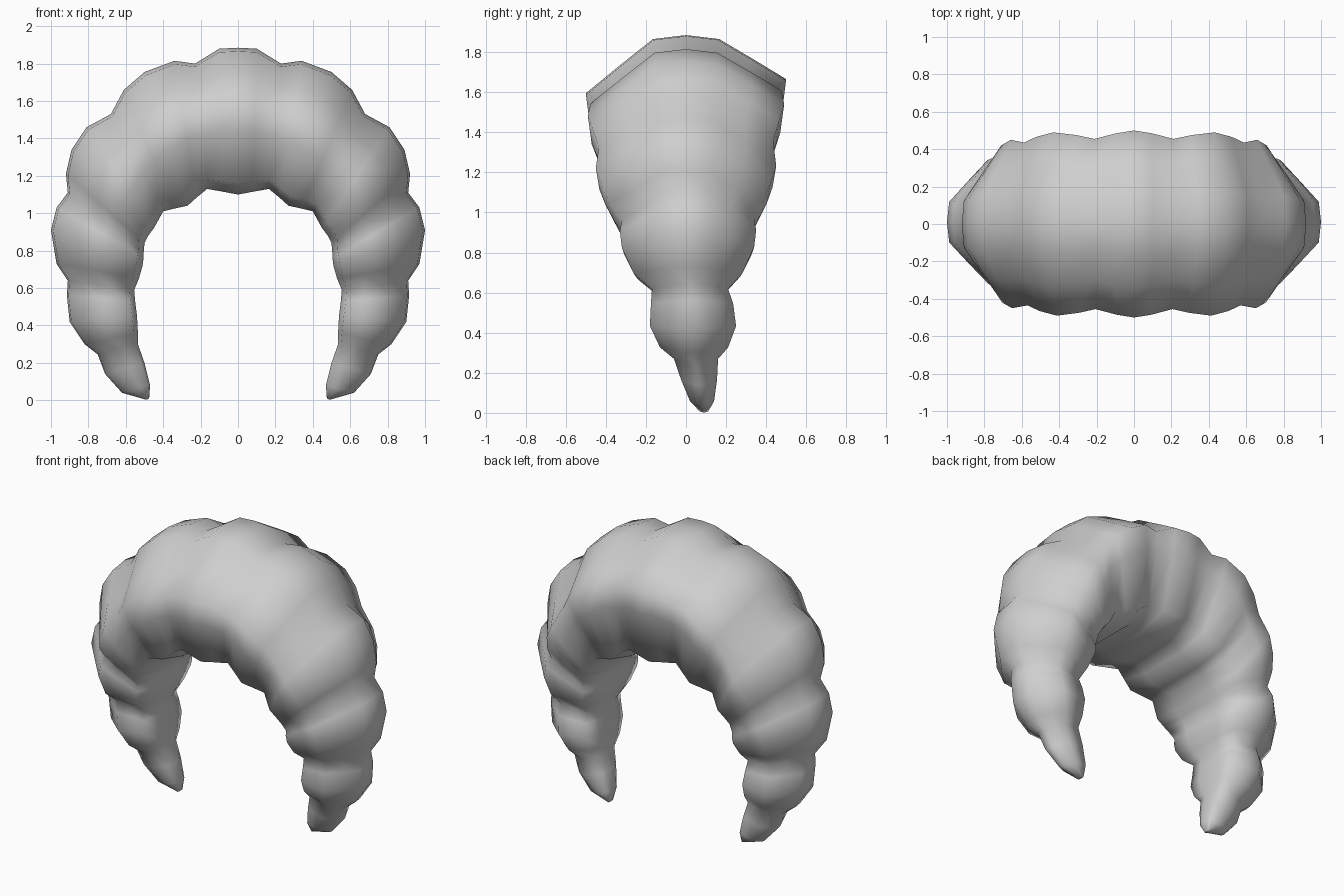
import bpy, bmesh, math

dough = bpy.data.materials.new("pale grey dough")
dough.diffuse_color = (0.62, 0.62, 0.62, 1)

# Sections from the middle to a tip: outer x, z, inner x, z, half depth, y centre
SECTIONS = [
    (0.00, 1.885, 0.00, 1.10, 0.50, 0.00), (0.10, 1.88, 0.08, 1.115, 0.485, 0.00),
    (0.23, 1.80, 0.165, 1.13, 0.455, 0.00), (0.34, 1.815, 0.22, 1.085, 0.475, 0.00),
    (0.50, 1.755, 0.27, 1.04, 0.49, 0.00), (0.61, 1.66, 0.34, 1.025, 0.465, 0.00),
    (0.68, 1.53, 0.40, 1.01, 0.435, 0.00), (0.81, 1.46, 0.45, 0.92, 0.45, 0.00),
    (0.89, 1.34, 0.48, 0.88, 0.42, 0.00), (0.92, 1.21, 0.50, 0.84, 0.38, 0.00),
    (0.91, 1.11, 0.505, 0.78, 0.33, 0.01), (0.97, 1.03, 0.505, 0.76, 0.34, 0.01),
    (1.00, 0.91, 0.51, 0.72, 0.33, 0.01), (0.97, 0.73, 0.53, 0.65, 0.27, 0.01),
    (0.91, 0.64, 0.555, 0.59, 0.19, 0.02), (0.915, 0.56, 0.55, 0.53, 0.205, 0.03),
    (0.90, 0.42, 0.54, 0.45, 0.215, 0.035), (0.82, 0.30, 0.535, 0.36, 0.17, 0.04),
    (0.75, 0.245, 0.535, 0.30, 0.11, 0.05), (0.71, 0.14, 0.50, 0.20, 0.09, 0.065),
    (0.62, 0.04, 0.47, 0.08, 0.06, 0.08), (0.49, 0.003, 0.475, 0.01, 0.02, 0.09),
]


def blend(start, end, k):
    return start + (end - start) * min(1, max(0, k))


def half_section(widest, corner):
    """Points from outer (1) to inner (0), with their share of the half depth."""
    return [(0.975, 0.33), ((0.975 + widest) / 2, 0.67), (widest, 1),
            (widest - 0.2, 0.96), (0.07, corner), (0.0, corner * 0.45)]


def ring_points(section, side):
    ox, oz, ix, iz, depth, yc = section
    # The inside is rounder at the middle and squarer along the legs
    corner = blend(0.76, 0.9, (1.0 - iz) / 0.4)
    leg = (1.06 - iz) / 0.16
    back = half_section(blend(0.72, 0.56, leg), corner)
    front = half_section(blend(0.63, 0.55, leg), corner)
    ring = [(1, 0)] + back + [(0, 0)] + [(t, -w) for t, w in reversed(front)]
    return [(side * (ix + (ox - ix) * t), yc + depth * w, iz + (oz - iz) * t) for t, w in ring]


# Curved, segmented roll lofted from tip to tip
bm = bmesh.new()
path = [(s, -1) for s in SECTIONS[:0:-1]] + [(s, 1) for s in SECTIONS]
rings = [[bm.verts.new(p) for p in ring_points(s, side)] for s, side in path]
n = len(rings[0])
for a, b in zip(rings, rings[1:]):
    for i in range(n):
        j = (i + 1) % n
        bm.faces.new((a[i], a[j], b[j], b[i]))
bm.faces.new(rings[0])
bm.faces.new(rings[-1])
bmesh.ops.recalc_face_normals(bm, faces=bm.faces)
mesh = bpy.data.meshes.new("curved_roll")
bm.to_mesh(mesh)
bm.free()
mesh.materials.append(dough)
roll = bpy.data.objects.new("curved_roll", mesh)
bpy.context.collection.objects.link(roll)

# Soft shading over the low-poly surface
bpy.context.view_layer.objects.active = roll
roll.select_set(True)
bpy.ops.object.shade_smooth_by_angle(angle=math.radians(75))
